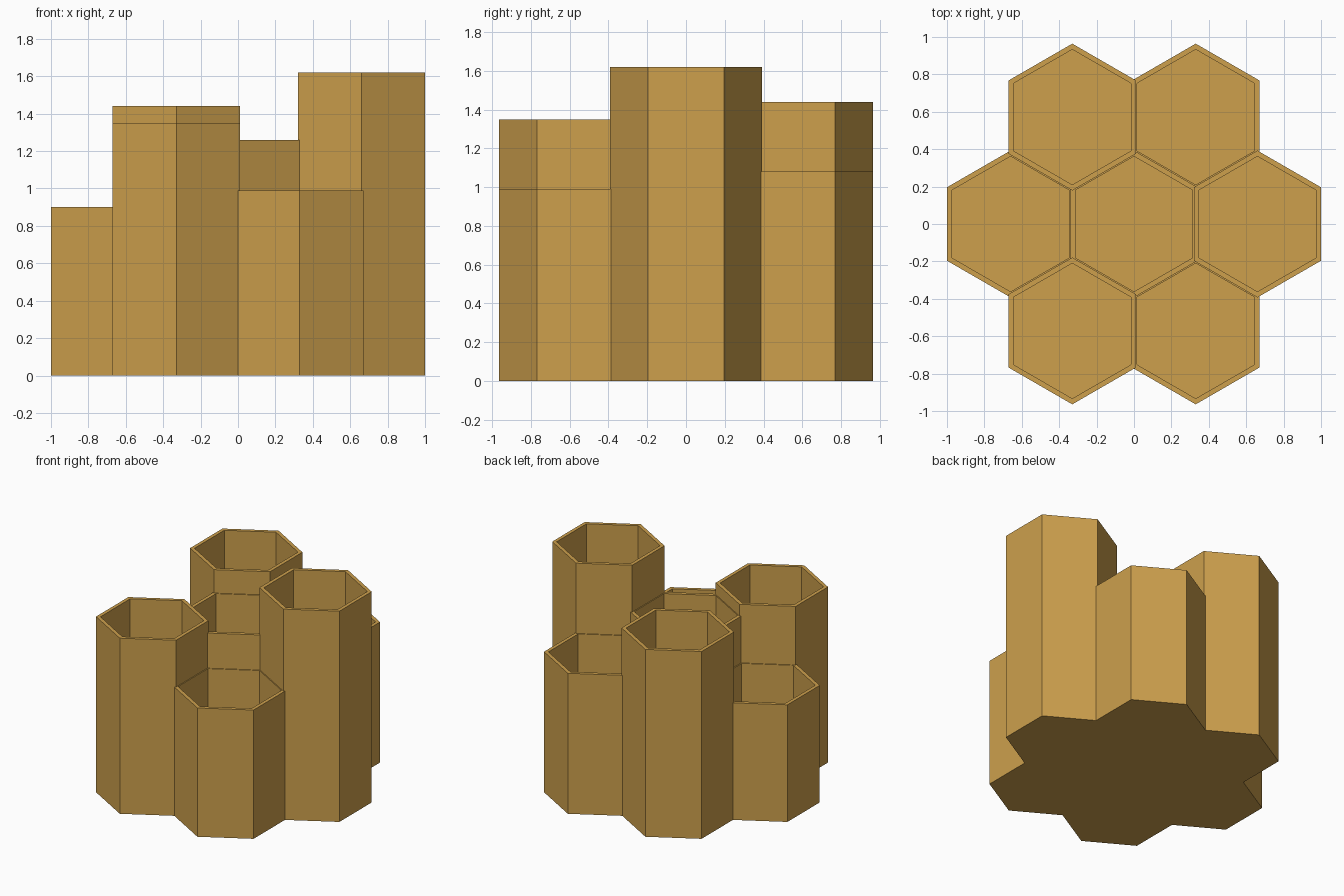
import bpy
import bmesh
from math import cos, sin, pi, sqrt

cube = bpy.data.objects.get("Cube")
if cube:
    bpy.data.objects.remove(cube, do_unlink=True)

SPACING = 0.66      # distance between neighbouring cell centres
OUTER = 0.34        # centre to flat side, outside
INNER = 0.313       # centre to flat side, inside
FLOOR = 0.045

ochre = bpy.data.materials.new("ochre")
ochre.use_nodes = True
colour = (0.61, 0.35, 0.073, 1)
ochre.diffuse_color = colour
ochre.node_tree.nodes["Principled BSDF"].inputs["Base Color"].default_value = colour


def hex_ring(bm, apothem, z):
    """Six vertices of a hexagon with points towards +y and -y."""
    r = apothem * 2 / sqrt(3)
    angles = [pi / 6 + i * pi / 3 for i in range(6)]
    return [bm.verts.new((r * cos(a), r * sin(a), z)) for a in angles]


def hex_cup(name, x, y, height):
    """Open hexagonal tube with a solid floor."""
    bm = bmesh.new()
    rings = [hex_ring(bm, OUTER, 0), hex_ring(bm, OUTER, height),
             hex_ring(bm, INNER, height), hex_ring(bm, INNER, FLOOR)]
    # outer wall, rim and inner wall
    for low, high in zip(rings, rings[1:]):
        for i in range(6):
            j = (i + 1) % 6
            bm.faces.new((low[i], low[j], high[j], high[i]))
    # underside and floor
    bm.faces.new(rings[0][::-1])
    bm.faces.new(rings[-1])
    mesh = bpy.data.meshes.new(name)
    bm.to_mesh(mesh)
    bm.free()
    mesh.materials.append(ochre)
    cup = bpy.data.objects.new(name, mesh)
    cup.location = (x, y, 0)
    bpy.context.collection.objects.link(cup)


# centre cup and the ring of six around it, counter-clockwise from +x
hex_cup("centre_cup", 0, 0, 1.26)
ring = [("left_cup", 1.62), ("back_left_cup", 1.08), ("back_right_cup", 1.44),
        ("right_cup", 0.9), ("front_right_cup", 1.35), ("front_left_cup", 0.99)]
for i, (name, height) in enumerate(ring):
    angle = i * pi / 3
    hex_cup(name, SPACING * cos(angle), SPACING * sin(angle), height)
